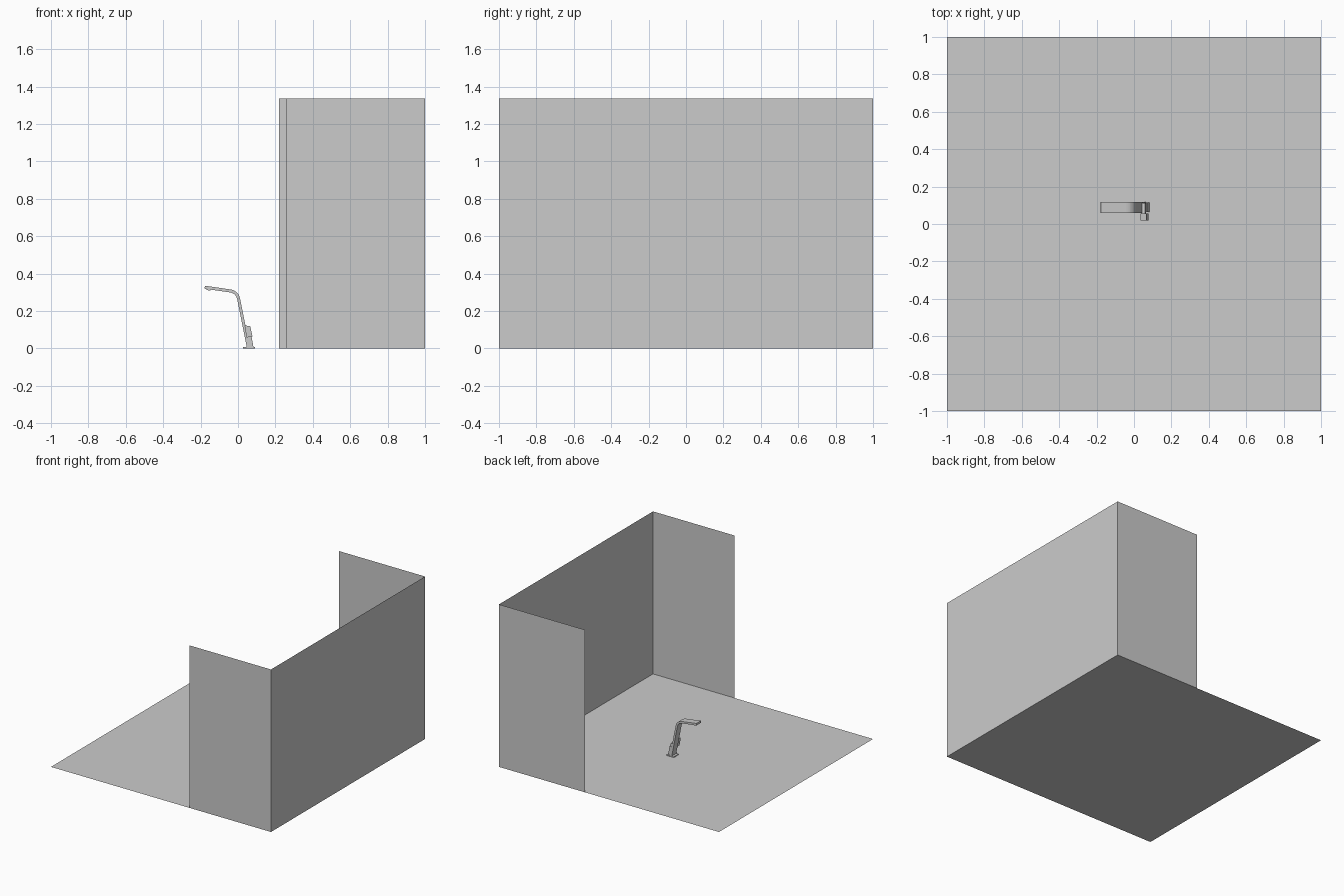
import bpy
import math
from mathutils import Vector

if "Cube" in bpy.data.objects:
    bpy.data.objects.remove(bpy.data.objects["Cube"])


def make_mesh(name, verts, faces):
    mesh = bpy.data.meshes.new(name)
    mesh.from_pydata(verts, [], faces)
    mesh.update()
    obj = bpy.data.objects.new(name, mesh)
    bpy.context.collection.objects.link(obj)
    return obj


def prism(name, profile, y0, y1):
    """Extrude a counter-clockwise (x, z) outline from y0 to y1."""
    n = len(profile)
    verts = [(x, y, z) for y in (y0, y1) for x, z in profile]
    faces = [tuple(range(n)), tuple(reversed(range(n, 2 * n)))]
    faces += [(i, i + n, (i + 1) % n + n, (i + 1) % n) for i in range(n)]
    return make_mesh(name, verts, faces)


def ribbon(path, thickness):
    """Outline of constant thickness around an open path."""
    pts = [Vector(p) for p in path]
    left, right = [], []
    for i, p in enumerate(pts):
        t = (pts[min(i + 1, len(pts) - 1)] - pts[max(i - 1, 0)]).normalized()
        off = Vector((-t.y, t.x)) * thickness / 2
        left.append(p + off)
        right.append(p - off)
    return right + left[::-1]


H = 1.335
WALL_START = {"front_wall": (-1, 0.26), "back_wall": (1, 0.22)}

# Floor and three thin walls
make_mesh("floor", [(-1, -1, 0), (1, -1, 0), (1, 1, 0), (-1, 1, 0)], [(0, 1, 2, 3)])
make_mesh("right_wall", [(1, -1, 0), (1, 1, 0), (1, 1, H), (1, -1, H)], [(0, 1, 2, 3)])
for name, (y, x) in WALL_START.items():
    make_mesh(name, [(x, y, 0), (1, y, 0), (1, y, H), (x, y, H)], [(0, 1, 2, 3)])

# Bent arm: leaning post, rounded elbow, nearly level head
foot, elbow_a = Vector((0.055, 0.006)), Vector((0.004, 0.262))
corner, elbow_b = Vector((-0.004, 0.3)), Vector((-0.04, 0.307))
path = [foot]
for i in range(9):
    t = i / 8
    path.append(elbow_a * (1 - t) ** 2 + corner * 2 * t * (1 - t) + elbow_b * t * t)
path.append(Vector((-0.178, 0.327)))
arm = prism("bent_arm", ribbon(path, 0.016), 0.06, 0.118)

# Lip under the head's tip
prism("head_lip", [(-0.168, 0.312), (-0.148, 0.309), (-0.147, 0.316), (-0.167, 0.319)],
      0.068, 0.11)

# Foot plate and the brace behind the post
prism("foot_plate", [(0.027, 0), (0.092, 0), (0.092, 0.007), (0.027, 0.007)], 0.058, 0.12)
prism("rear_brace", [(0.055, 0.006), (0.083, 0.006), (0.069, 0.082), (0.042, 0.076)],
      0.064, 0.114)

# Side-mounted box with its slanted top and bracket
prism("side_box", [(0.046, 0.058), (0.077, 0.064), (0.066, 0.118), (0.035, 0.123)],
      0.018, 0.057)
prism("side_bracket", [(0.045, 0.075), (0.065, 0.079), (0.059, 0.108), (0.039, 0.104)],
      0.05, 0.112)
